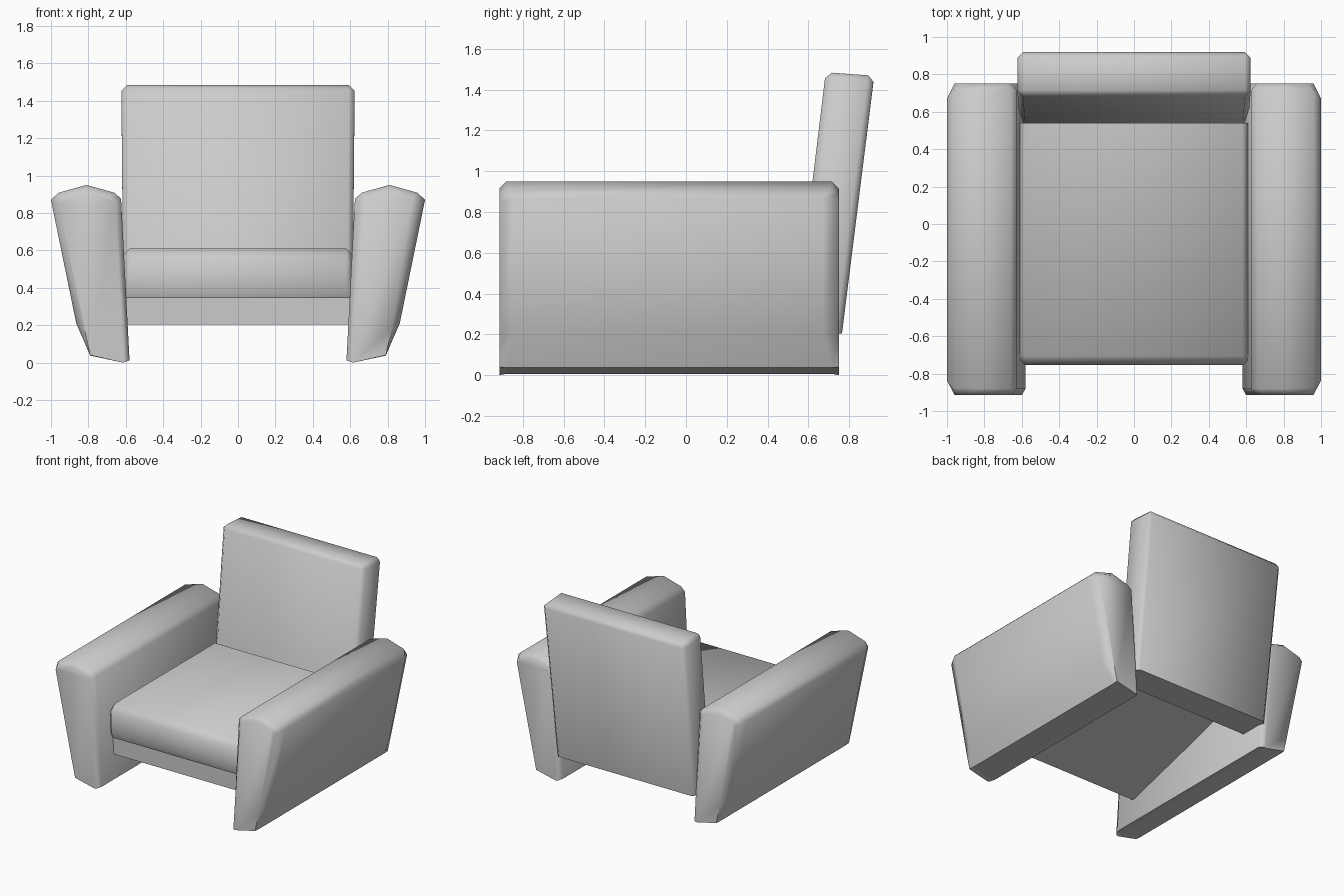
import bpy, bmesh
from math import radians

if "Cube" in bpy.data.objects:
    bpy.data.objects.remove(bpy.data.objects["Cube"])


def finish(name, bm, angle=50):
    bmesh.ops.recalc_face_normals(bm, faces=bm.faces)
    for e in bm.edges:  # keep the floor edges crisp
        if all(v.co.z < .05 for v in e.verts):
            e.smooth = False
    me = bpy.data.meshes.new(name)
    bm.to_mesh(me)
    bm.free()
    ob = bpy.data.objects.new(name, me)
    bpy.context.collection.objects.link(ob)
    bpy.ops.object.select_all(action='DESELECT')
    ob.select_set(True)
    bpy.context.view_layer.objects.active = ob
    bpy.ops.object.shade_smooth_by_angle(angle=radians(angle))
    return ob


def loft(name, loops, angle=50):
    """Skin matching point loops and cap both ends."""
    bm = bmesh.new()
    rings = [[bm.verts.new(p) for p in loop] for loop in loops]
    for a, b in zip(rings, rings[1:]):
        for i in range(len(a)):
            j = (i + 1) % len(a)
            bm.faces.new((a[i], a[j], b[j], b[i]))
    bm.faces.new(rings[0])
    bm.faces.new(rings[-1])
    return finish(name, bm, angle)


# Armrests: tapered profile, chamfered towards both ends
FRONT, REAR = -0.915, 0.75
end = [(.60, .005), (.615, 0), (.79, .04), (.82, .18), (.96, .85),
       (.935, .88), (.81, .915), (.685, .88), (.655, .855)]
# body points: x, z, distance in from the end
body = [(.58, .012, .035), (.615, .006, .035), (.79, .037, .035), (.865, .21, .08),
        (1.0, .87, .08), (.96, .908, .04), (.81, .95, .035), (.66, .908, .035),
        (.625, .875, .035)]
for side, s in (("left", -1), ("right", 1)):
    loft(side + "_armrest", [
        [(s * x, FRONT, z) for x, z in end],
        [(s * x, FRONT + d, z) for x, z, d in body],
        [(s * x, REAR - d, z) for x, z, d in body],
        [(s * x, REAR, z) for x, z in end]], 70)

# Seat cushion: wedge that thins to the rear, rounded front, chamfered sides
cushion = [(-.735, .345), (-.755, .39), (-.755, .55), (-.705, .61), (.54, .61), (.54, .57)]
cushion_end = [(-.715, .345), (-.73, .39), (-.73, .54), (-.685, .58), (.54, .58), (.54, .57)]
loft("seat_cushion", [
    [(-.61, y, z) for y, z in cushion_end],
    [(-.58, y, z) for y, z in cushion],
    [(.58, y, z) for y, z in cushion],
    [(.61, y, z) for y, z in cushion_end]])

# Seat base: wedge whose underside rises towards the rear
base = [(-.715, .205), (-.715, .36), (.535, .59), (.535, .575)]
loft("seat_base", [[(x, y, z) for y, z in base] for x in (-.6, .6)], 30)

# Leaning backrest: slab with chamfered top and side edges
bm = bmesh.new()
bottom = [bm.verts.new(p) for p in ((-.612, .53, .205), (.612, .53, .205),
                                    (.612, .765, .205), (-.612, .765, .205))]
top = [bm.verts.new(p) for p in ((-.624, .685, 1.485), (.624, .685, 1.485),
                                 (.624, .923, 1.468), (-.624, .923, 1.468))]
bm.faces.new(bottom)
bm.faces.new(top)
for i in range(4):
    j = (i + 1) % 4
    bm.faces.new((bottom[i], bottom[j], top[j], top[i]))
edges = [e for e in bm.edges if not all(v.co.z < .3 for v in e.verts)]
bmesh.ops.bevel(bm, geom=edges, offset=.03, segments=1, affect='EDGES')
finish("backrest", bm)
